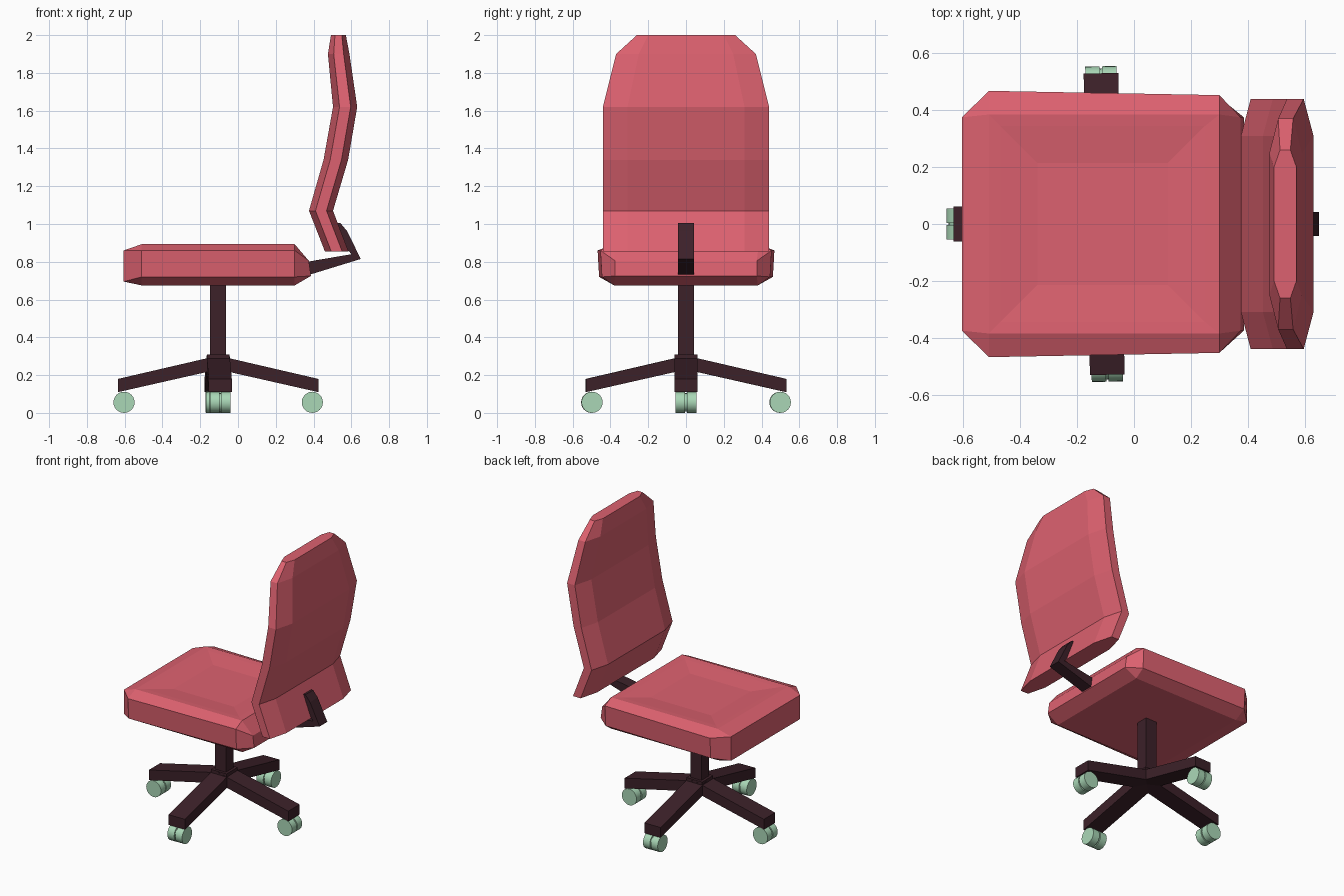
import bpy, bmesh, math
from mathutils import Matrix, Vector

if "Cube" in bpy.data.objects:
    bpy.data.objects.remove(bpy.data.objects["Cube"])

CX = -0.105  # x of the pedestal axis


def material(name, color):
    m = bpy.data.materials.new(name)
    m.diffuse_color = (*color, 1)
    m.use_nodes = True
    m.node_tree.nodes["Principled BSDF"].inputs["Base Color"].default_value = m.diffuse_color
    return m


RED = material("upholstery", (0.72, 0.12, 0.16))
DARK = material("frame", (0.045, 0.015, 0.022))
MINT = material("caster", (0.40, 0.68, 0.47))


def finish(bm, name, mat):
    bmesh.ops.remove_doubles(bm, verts=bm.verts, dist=1e-5)
    bmesh.ops.recalc_face_normals(bm, faces=bm.faces)
    me = bpy.data.meshes.new(name)
    bm.to_mesh(me)
    bm.free()
    me.materials.append(mat)
    ob = bpy.data.objects.new(name, me)
    bpy.context.collection.objects.link(ob)
    return ob


def loft(name, rings, mat):
    """Bridge rings of equal point count and cap both ends."""
    bm = bmesh.new()
    loops = [[bm.verts.new(p) for p in r] for r in rings]
    n = len(loops[0])
    for a, b in zip(loops, loops[1:]):
        for i in range(n):
            j = (i + 1) % n
            bm.faces.new((a[i], a[j], b[j], b[i]))
    bm.faces.new(loops[0])
    bm.faces.new(loops[-1])
    return finish(bm, name, mat)


def prism(name, profile, width, mat, matrix=Matrix()):
    """Extrude an xz profile symmetrically along y."""
    return loft(name, [[matrix @ Vector((x, s * width / 2, z)) for x, z in profile]
                       for s in (-1, 1)], mat)


def box(name, x0, x1, z0, z1, width, mat):
    return prism(name, [(x0, z0), (x1, z0), (x1, z1), (x0, z1)], width, mat)


# Seat: octagonal rings from underside to dished top
def seat_ring(xl, zl, xa, xb, ys, zs, xr, zr, ye):
    half = [(xl, ye, zl), (xa, ys, zs), (xb, ys - (0.015 if xr > xb else 0), zs), (xr, ye, zr)]
    return half + [(x, -y, z) for x, y, z in reversed(half)]


def rect_ring(xa, xb, y, z):
    return seat_ring(xa, z, xa, xb, y, z, xb, z, y)


loft("seat", [
    rect_ring(-0.51, 0.30, 0.38, 0.675),
    seat_ring(-0.605, 0.695, -0.51, 0.30, 0.46, 0.72, 0.386, 0.725, 0.375),
    seat_ring(-0.605, 0.86, -0.51, 0.30, 0.468, 0.86, 0.375, 0.805, 0.375),
    rect_ring(-0.51, 0.30, 0.385, 0.893),
    rect_ring(-0.47, 0.25, 0.345, 0.89),
    rect_ring(-0.34, 0.12, 0.215, 0.875),
], RED)

# Backrest: (z, front x, back x, face half-width, edge half-width)
sections = [
    (0.855, 0.460, 0.585, 0.31, 0.44),
    (1.07, 0.376, 0.503, 0.31, 0.44),
    (1.34, 0.453, 0.583, 0.31, 0.44),
    (1.62, 0.503, 0.631, 0.31, 0.44),
    (1.90, 0.476, 0.590, 0.25, 0.37),
    (2.00, 0.492, 0.571, 0.20, 0.26),
]
rings = []
for z, f, b, yi, yo in sections:
    t = (b - f) * 0.27
    half = [(f, yi, z), (f + t, yo, z), (b - t, yo, z), (b, yi, z)]
    rings.append(half + [(x, -y, z) for x, y, z in reversed(half)])
loft("backrest", rings, RED)

# Bent bracket joining seat and backrest
prism("back_bracket", [(0.25, 0.69), (0.39, 0.735), (0.65, 0.815), (0.577, 0.963),
                       (0.542, 1.005), (0.48, 1.005), (0.53, 0.93), (0.60, 0.84),
                       (0.25, 0.78)], 0.084, DARK)

# Pedestal
box("column", CX - 0.042, CX + 0.042, 0.25, 0.69, 0.084, DARK)
box("hub", CX - 0.06, CX + 0.06, 0.24, 0.31, 0.12, DARK)


# Twin-wheel caster, rolling axis along local y
def caster(name, matrix):
    bm = bmesh.new()
    for y, r, d in ((-0.0295, 0.056, 0.051), (0, 0.048, 0.02), (0.0295, 0.056, 0.051)):
        m = matrix @ Matrix.Translation((0.4985, y, 0.056)) @ Matrix.Rotation(math.pi / 2, 4, 'X')
        bmesh.ops.create_cone(bm, cap_ends=True, segments=24, radius1=r, radius2=r,
                              depth=d, matrix=m)
    ob = finish(bm, name, MINT)
    bpy.context.view_layer.objects.active = ob
    ob.select_set(True)
    bpy.ops.object.shade_smooth_by_angle(angle=math.radians(30))
    ob.select_set(False)


# Four sloping legs, the crosswise pair turned slightly
for i in range(4):
    turn = math.radians(90 * i + (1.2 if i % 2 else 0))
    m = Matrix.Translation((CX, 0, 0)) @ Matrix.Rotation(turn, 4, 'Z')
    prism(f"leg_{i + 1}", [(0, 0.23), (0.53, 0.11), (0.53, 0.18), (0, 0.303)], 0.122, DARK, m)
    caster(f"caster_{i + 1}", m)
